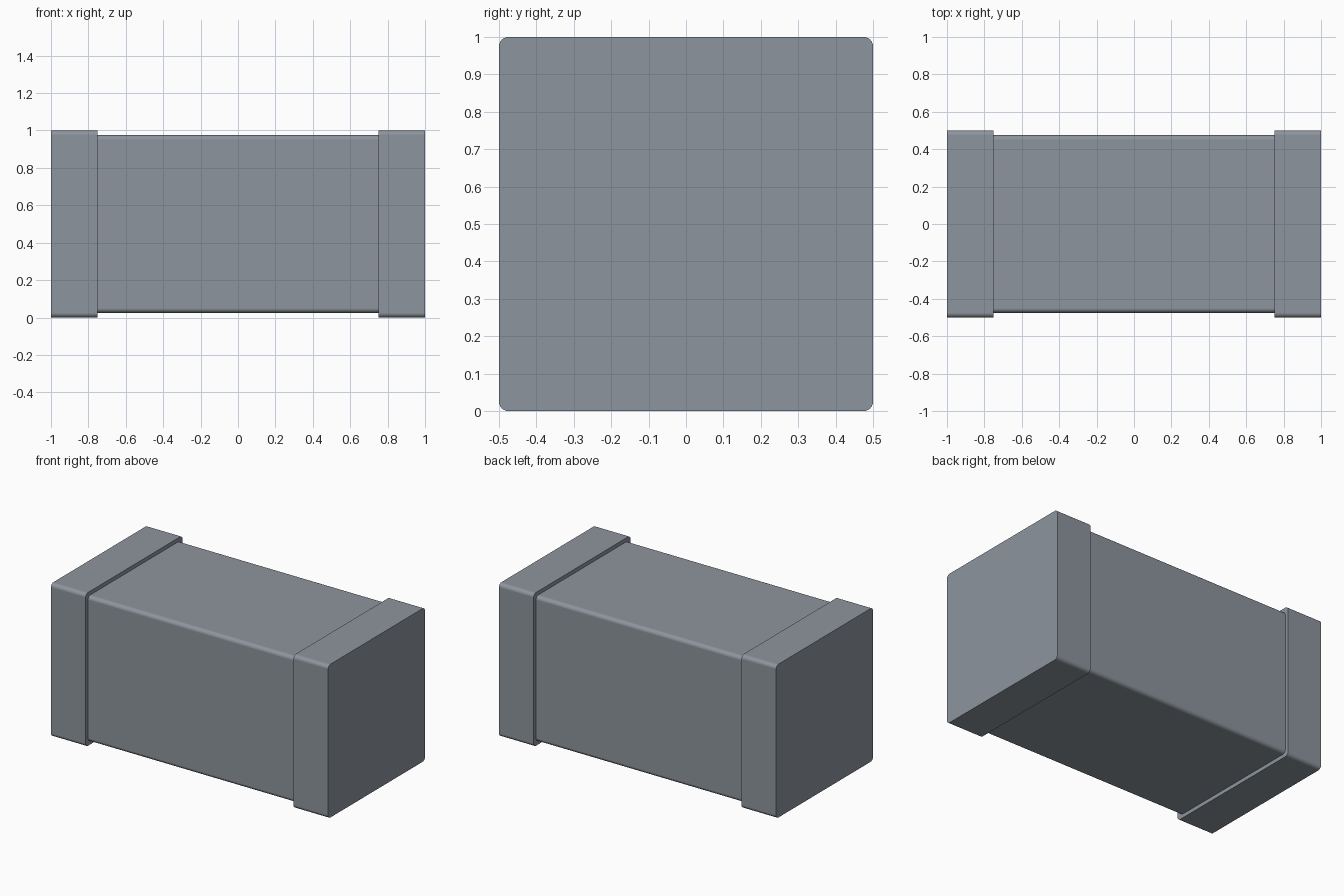
import bpy
import bmesh
import math
from mathutils import Matrix

if "Cube" in bpy.data.objects:
    bpy.data.objects.remove(bpy.data.objects["Cube"])

RADIUS = 0.025

# Dark blue-grey finish shared by all parts
slate = bpy.data.materials.new("slate_grey")
slate.diffuse_color = (0.27, 0.30, 0.34, 1)
slate.use_nodes = True
slate.node_tree.nodes["Principled BSDF"].inputs["Base Color"].default_value = slate.diffuse_color


def rounded_bar(name, x0, x1, size):
    """Square bar along x with its four long edges rounded, centred at z = 0.5."""
    bm = bmesh.new()
    bmesh.ops.create_cube(bm, size=1, matrix=Matrix.Translation(((x0 + x1) / 2, 0, 0.5))
                          @ Matrix.Diagonal((x1 - x0, size, size, 1)))
    long_edges = [e for e in bm.edges
                  if abs(e.verts[0].co.x - e.verts[1].co.x) > 1e-4]
    bmesh.ops.bevel(bm, geom=long_edges, offset=RADIUS, offset_type='OFFSET',
                    segments=6, profile=0.5, affect='EDGES')
    mesh = bpy.data.meshes.new(name)
    bm.to_mesh(mesh)
    bm.free()
    mesh.materials.append(slate)
    obj = bpy.data.objects.new(name, mesh)
    bpy.context.collection.objects.link(obj)
    bpy.ops.object.select_all(action='DESELECT')
    obj.select_set(True)
    bpy.context.view_layer.objects.active = obj
    bpy.ops.object.shade_smooth_by_angle(angle=math.radians(30))
    # Keep the large sides evenly shaded next to the rounded edges
    weighted = obj.modifiers.new("even_sides", 'WEIGHTED_NORMAL')
    weighted.keep_sharp = True
    weighted.weight = 100
    return obj


# Slightly recessed central body
rounded_bar("body", -0.75, 0.75, 0.95)

# Larger end caps
rounded_bar("left_end_cap", -1.0, -0.75, 1.0)
rounded_bar("right_end_cap", 0.75, 1.0, 1.0)
